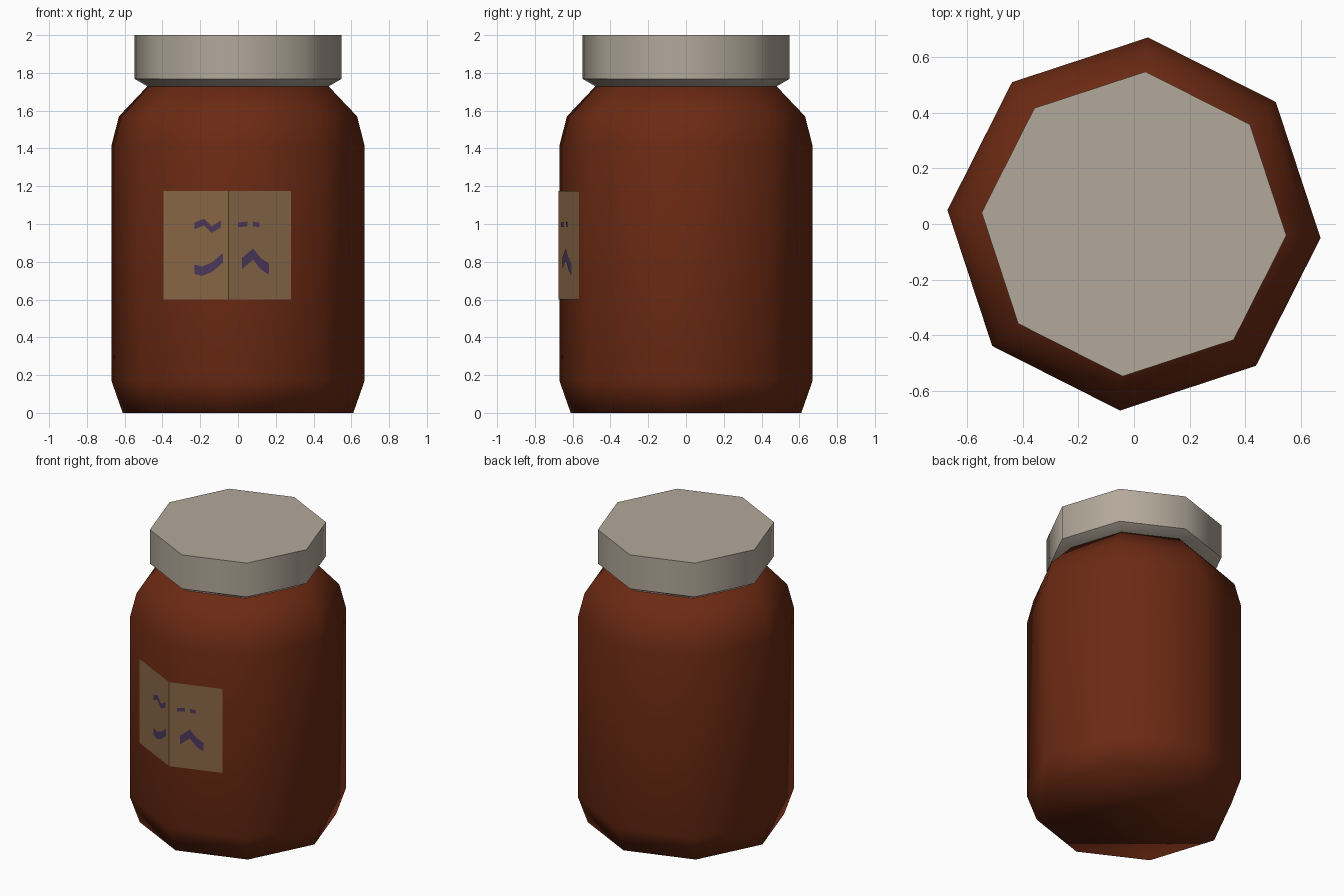
import bpy, math

if "Cube" in bpy.data.objects:
    bpy.data.objects.remove(bpy.data.objects["Cube"])

TURN = math.radians(-4.3)   # slight twist of the octagon
SIDES = 8


def material(name, rgb):
    m = bpy.data.materials.new(name)
    m.diffuse_color = (*rgb, 1)
    m.use_nodes = True
    m.node_tree.nodes["Principled BSDF"].inputs["Base Color"].default_value = m.diffuse_color
    return m


glass = material("red brown jar", (0.150, 0.023, 0.0065))
metal = material("warm grey lid", (0.45, 0.395, 0.325))
paper = material("tan label", (0.25, 0.136, 0.064))
ink = material("purple ink", (0.072, 0.040, 0.105))


def make(name, verts, faces, mat, smooth_angle=None):
    me = bpy.data.meshes.new(name)
    me.from_pydata(verts, [], faces)
    me.materials.append(mat)
    ob = bpy.data.objects.new(name, me)
    bpy.context.collection.objects.link(ob)
    if smooth_angle is not None:
        bpy.ops.object.select_all(action='DESELECT')
        ob.select_set(True)
        bpy.context.view_layer.objects.active = ob
        bpy.ops.object.shade_smooth_by_angle(angle=math.radians(smooth_angle))
    return ob


def turned(name, profile, mat, smooth_angle):
    """Closed eight-sided solid from (radius, height) pairs, bottom to top."""
    n = SIDES
    verts = [(r * math.cos(TURN + math.tau * k / n),
              r * math.sin(TURN + math.tau * k / n), z)
             for r, z in profile for k in range(n)]
    faces = [(i * n + k, i * n + (k + 1) % n, (i + 1) * n + (k + 1) % n, (i + 1) * n + k)
             for i in range(len(profile) - 1) for k in range(n)]
    faces.append(tuple(reversed(range(n))))
    faces.append(tuple(range((len(profile) - 1) * n, len(profile) * n)))
    return make(name, verts, faces, mat, smooth_angle)


# Jar body and lid
turned("jar_body", [(0.612, 0), (0.672, 0.17), (0.672, 1.415), (0.632, 1.57), (0.48, 1.73)],
       glass, 80)
turned("lid", [(0.48, 1.728), (0.549, 1.768), (0.549, 2.0)], metal, 50)

# Front corner of the octagon and its two neighbours, used to lay the label on the wall
corner, left, right = [(0.672 * math.cos(a), 0.672 * math.sin(a)) for a in
                       (TURN + math.radians(d) for d in (270, 225, 315))]


def on_wall(x, z, lift):
    end = left if x < corner[0] else right
    t = (x - corner[0]) / (end[0] - corner[0])
    return (x, corner[1] + t * (end[1] - corner[1]) - lift, z)


def strip(name, points, width, lift, mat):
    """Plate following the wall through (x, z) points, of given height."""
    low = [on_wall(x, z - width / 2, lift) for x, z in points]
    high = [on_wall(x, z + width / 2, lift) for x, z in points]
    n = len(points)
    make(name, low + high, [(i, i + 1, n + i + 1, n + i) for i in range(n - 1)], mat)


# Paper label folded over the front corner
strip("label", [(-0.395, 0.887), (corner[0], 0.887), (0.28, 0.887)], 0.575, 0.004, paper)

# Abstract ink smudges on the label
smudges = [
    ([(-0.23, 0.99), (-0.18, 1.01), (-0.14, 0.97), (-0.09, 1.0)], 0.035),
    ([(-0.23, 0.76), (-0.19, 0.75), (-0.14, 0.77), (-0.08, 0.82)], 0.05),
    ([(0.0, 0.995), (0.05, 1.0)], 0.025),
    ([(0.08, 1.0), (0.115, 0.995)], 0.025),
    ([(0.02, 0.79), (0.08, 0.84), (0.12, 0.79), (0.165, 0.76)], 0.06),
]
for i, (points, width) in enumerate(smudges):
    strip(f"ink_smudge_{i + 1}", points, width, 0.008, ink)
